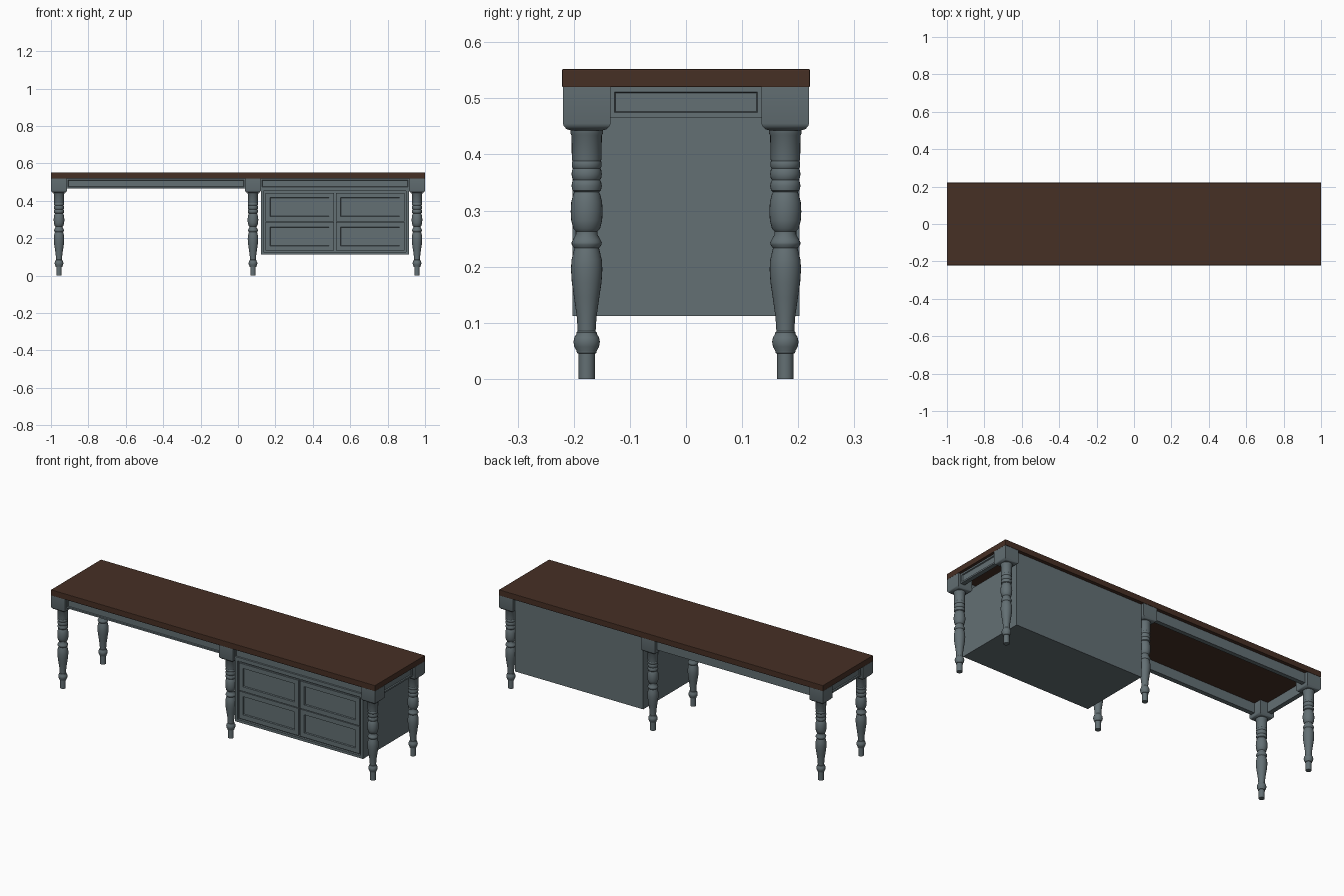
import bpy, bmesh, math
from mathutils import Matrix, Vector

if "Cube" in bpy.data.objects:
    bpy.data.objects.remove(bpy.data.objects["Cube"])


def material(name, rgb):
    m = bpy.data.materials.new(name)
    m.diffuse_color = (*rgb, 1)
    m.use_nodes = True
    m.node_tree.nodes["Principled BSDF"].inputs["Base Color"].default_value = m.diffuse_color
    return m


PAINT = material("slate grey paint", (0.125, 0.16, 0.173))
WOOD = material("dark brown wood", (0.062, 0.029, 0.018))


def finish(name, bm, mat):
    bmesh.ops.recalc_face_normals(bm, faces=bm.faces[:])
    me = bpy.data.meshes.new(name)
    bm.to_mesh(me)
    bm.free()
    me.materials.append(mat)
    ob = bpy.data.objects.new(name, me)
    bpy.context.collection.objects.link(ob)
    return ob


def box_bm(lo, hi):
    lo, hi = Vector(lo), Vector(hi)
    bm = bmesh.new()
    bmesh.ops.create_cube(bm, size=1, matrix=Matrix.Translation((lo + hi) / 2)
                          @ Matrix.Diagonal((*(hi - lo), 1)))
    return bm


def panel_board(name, lo, hi, margin=None, slope=0.003, depth=0.006, turn=0):
    """Box whose -y face holds a recessed panel; turn spins it about z."""
    bm = box_bm(lo, hi)
    if margin:
        bm.normal_update()
        face = [f for f in bm.faces if f.normal.y < -0.9]
        bmesh.ops.inset_region(bm, faces=face, thickness=margin)
        bmesh.ops.inset_region(bm, faces=face, thickness=slope, depth=-depth)
    bm.transform(Matrix.Rotation(turn, 4, 'Z'))
    return finish(name, bm, PAINT)


# Table top with slightly eased edges
top = finish("table_top", box_bm((-1, -0.221, 0.52), (1, 0.221, 0.552)), WOOD)
bev = top.modifiers.new("eased edges", 'BEVEL')
bev.width, bev.segments = 0.002, 2

# Turned leg profile: (radius, height)
PROFILE = [(0, 0), (0.0145, 0), (0.0145, 0.045), (0.0175, 0.046), (0.018, 0.05),
           (0.022, 0.057), (0.0235, 0.066), (0.022, 0.074), (0.018, 0.08),
           (0.018, 0.083), (0.016, 0.085), (0.0175, 0.11), (0.0225, 0.145),
           (0.0265, 0.172), (0.028, 0.195), (0.027, 0.212), (0.0235, 0.227),
           (0.022, 0.233), (0.0265, 0.239), (0.027, 0.243), (0.0245, 0.248),
           (0.0195, 0.257), (0.0195, 0.263), (0.024, 0.268), (0.0275, 0.282),
           (0.0285, 0.298), (0.0275, 0.315), (0.024, 0.329), (0.022, 0.333),
           (0.0255, 0.336), (0.027, 0.344), (0.0255, 0.352), (0.0235, 0.354),
           (0.026, 0.358), (0.027, 0.365), (0.026, 0.372), (0.0245, 0.375),
           (0.0265, 0.378), (0.0265, 0.386), (0.0255, 0.388), (0.0265, 0.392),
           (0.027, 0.434), (0.029, 0.437), (0.029, 0.446)]
# Square block at the head of the leg: (half width, height)
BLOCK = [(0.029, 0.443), (0.036, 0.445), (0.041, 0.451), (0.0425, 0.455), (0.0425, 0.52)]


def loft(bm, rings, sides, start, scale=1):
    rows = []
    for r, z in rings:
        rows.append([bm.verts.new((r * scale * math.cos(start + 2 * math.pi * i / sides),
                                   r * scale * math.sin(start + 2 * math.pi * i / sides), z))
                     for i in range(sides)])
    for a, b in zip(rows, rows[1:]):
        for i in range(sides):
            j = (i + 1) % sides
            bm.faces.new((a[i], a[j], b[j], b[i]))
    bm.faces.new(rows[0][::-1])
    bm.faces.new(rows[-1])


def leg(name, x, y):
    bm = bmesh.new()
    loft(bm, PROFILE[1:], 28, 0)
    loft(bm, BLOCK, 4, math.pi / 4, math.sqrt(2))
    ob = finish(name, bm, PAINT)
    ob.location = (x, y, 0)
    bpy.ops.object.select_all(action='DESELECT')
    ob.select_set(True)
    bpy.context.view_layer.objects.active = ob
    bpy.ops.object.shade_smooth_by_angle(angle=math.radians(35))


for side, x in (("left", -0.957), ("middle", 0.08), ("right", 0.957)):
    leg("front_" + side + "_leg", x, -0.177)
    leg("back_" + side + "_leg", x, 0.177)

# Aprons between the leg blocks; panelled on the front and ends, plain at the back
Z0, Z1 = 0.466, 0.52
for side, x0, x1 in (("left", -0.917, 0.04), ("right", 0.12, 0.917)):
    panel_board(side + "_front_apron", (x0, -0.205, Z0), (x1, -0.18, Z1), 0.012)
    panel_board(side + "_back_apron", (x0, 0.178, Z0), (x1, 0.202, Z1))
for side, turn in (("right", math.pi / 2), ("left", -math.pi / 2)):
    panel_board(side + "_end_apron", (-0.136, -0.985, Z0), (0.136, -0.96, Z1), 0.012, turn=turn)

# Cabinet body with a recessed front opening
panel_board("cabinet_body", (0.123, -0.202, 0.112), (0.913, 0.202, Z0), 0.02, 0.0005, 0.012)

# Four drawer fronts with recessed fields
for col, x0, x1 in (("left", 0.146, 0.513), ("right", 0.523, 0.89)):
    for row, z0, z1 in (("lower", 0.134, 0.286), ("upper", 0.29, 0.443)):
        panel_board(row + "_" + col + "_drawer_front", (x0, -0.2, z0), (x1, -0.185, z1),
                    0.036, 0.003, 0.007)
